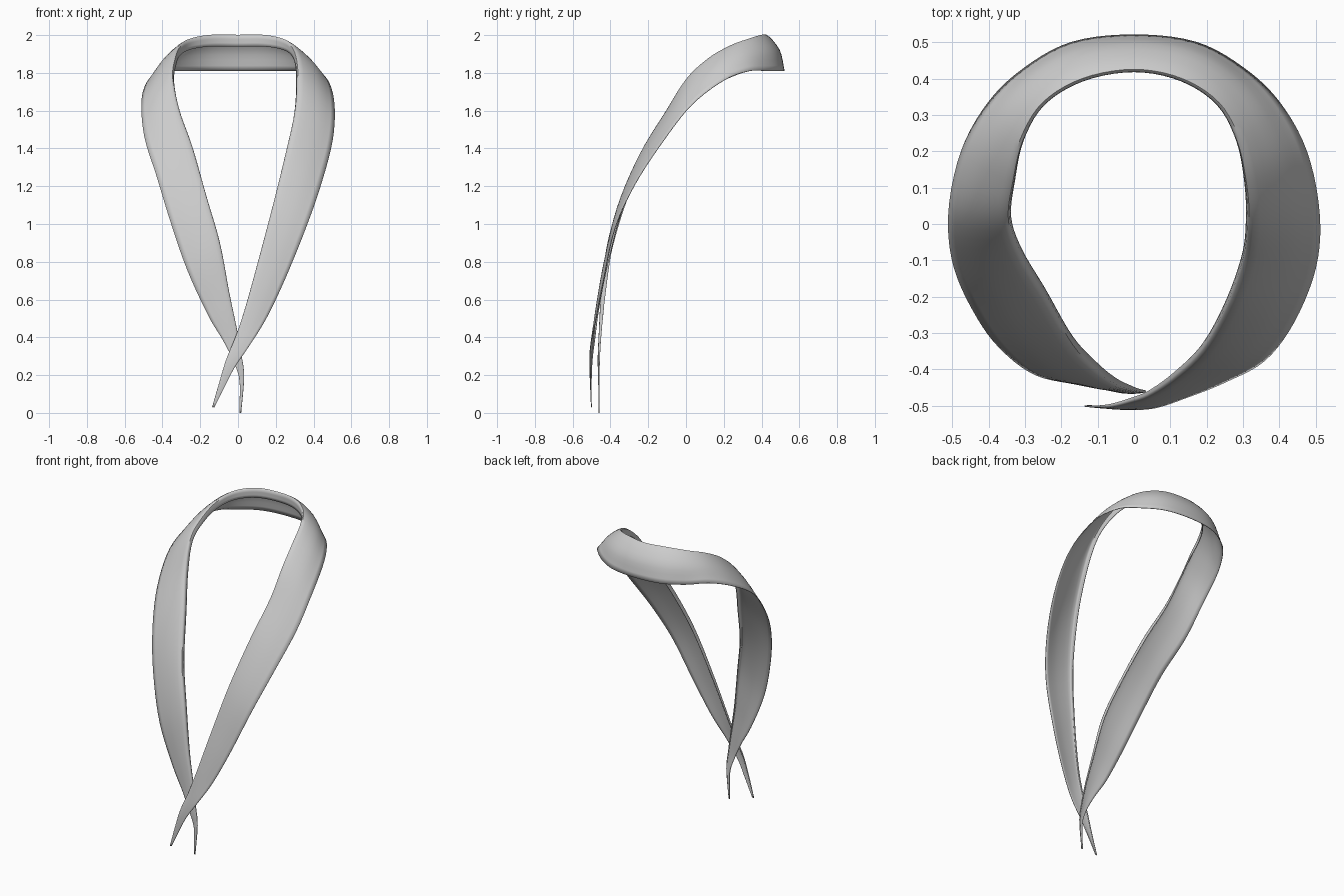
import bpy
import bmesh
from mathutils import Vector

default = bpy.data.objects.get("Cube")
if default:
    bpy.data.objects.remove(default, do_unlink=True)

# One flat cloth colour
cloth = bpy.data.materials.new("light_grey_cloth")
cloth.use_nodes = True
cloth_colour = (0.6, 0.6, 0.6, 1)
cloth.diffuse_color = cloth_colour
cloth.node_tree.nodes["Principled BSDF"].inputs["Base Color"].default_value = cloth_colour

# Stations: inner edge point followed by outer edge point.
# Half of the band behind the neck, from the centre outwards
neck = [
    ((0, .422, 1.94), (0, .52, 1.81)),
    ((.13, .397, 1.94), (.17, .5, 1.81)),
    ((.23, .33, 1.925), (.3, .43, 1.81)),
    ((.283, .23, 1.895), (.4, .335, 1.81)),
    ((.305, .12, 1.84), (.475, .2, 1.76)),
]
# Left strand, crossing in front
left_strand = [
    ((.31, .02, 1.75), (.51, .03, 1.63)),
    ((.3, -.08, 1.585), (.5, -.12, 1.44)),
    ((.255, -.21, 1.37), (.44, -.27, 1.21)),
    ((.19, -.33, 1.1), (.36, -.375, .98)),
    ((.11, -.41, .8), (.25, -.435, .71)),
    ((.04, -.46, .55), (.15, -.475, .5)),
    ((-.01, -.48, .4), (.06, -.505, .355)),
    ((-.06, -.495, .28), (-.015, -.51, .245)),
    ((-.1, -.5, .15), (-.07, -.505, .14)),
    ((-.135, -.5, .03), (-.125, -.5, .03)),
]
# Right strand, passing behind
right_strand = [
    ((-.34, .02, 1.75), (-.51, .03, 1.65)),
    ((-.31, -.07, 1.59), (-.495, -.12, 1.46)),
    ((-.245, -.18, 1.4), (-.43, -.26, 1.25)),
    ((-.17, -.31, 1.14), (-.36, -.35, 1.02)),
    ((-.1, -.385, .9), (-.27, -.415, .76)),
    ((-.05, -.425, .64), (-.16, -.44, .52)),
    ((-.01, -.445, .45), (-.08, -.455, .385)),
    ((.015, -.455, .31), (-.025, -.465, .275)),
    ((.03, -.458, .19), (.008, -.462, .17)),
    ((.015, -.46, 0), (.007, -.46, 0)),
]


def mirrored(station):
    """Opposite side of the neck, where the opening is slightly wider."""
    (ix, iy, iz), (ox, oy, oz) = station
    return (-ix * 1.08, iy, iz), (-ox, oy, oz)


def smooth_path(points, steps):
    """Catmull-Rom curve through the points."""
    padded = [points[0] * 2 - points[1], *points, points[-1] * 2 - points[-2]]
    path = []
    for a, b, c, d in zip(padded, padded[1:], padded[2:], padded[3:]):
        for i in range(steps):
            t = i / steps
            path.append(b + (c - a) * (t / 2)
                        + (a * 2 - b * 5 + c * 4 - d) * (t * t / 2)
                        + (b * 3 - a - c * 3 + d) * (t ** 3 / 2))
    path.append(points[-1].copy())
    return path


def cross_section(inner, outer, tangent):
    """Tucked lip, rolled crest, nearly flat middle and outer hem."""
    across = outer - inner
    width = across.length
    normal = tangent.cross(across).normalized()
    roll = max(0, (inner.z - 1.65) / .29) ** 2
    crest = (inner + across * .04 + Vector((0, 0, .065 * roll))
             + normal * (.12 * width * max(0, 1 - roll)))
    middle = (crest + outer) / 2 + normal * (.04 * width + .02 * roll)
    return [inner, crest, middle, outer]


# Join the stations into one run from tail to tail
stations = (right_strand[::-1] + [mirrored(s) for s in neck[:0:-1]]
            + neck + left_strand)
inner_edge = smooth_path([Vector(s[0]) for s in stations], 5)
outer_edge = smooth_path([Vector(s[1]) for s in stations], 5)

# Loft the scarf through its cross-sections
bm = bmesh.new()
rows = []
last = len(inner_edge) - 1
for i, (inner, outer) in enumerate(zip(inner_edge, outer_edge)):
    before, after = max(i - 1, 0), min(i + 1, last)
    tangent = (inner_edge[after] + outer_edge[after]
               - inner_edge[before] - outer_edge[before])
    section = smooth_path(cross_section(inner, outer, tangent), 4)
    rows.append([bm.verts.new(p) for p in section])
for row, following in zip(rows, rows[1:]):
    for j in range(len(row) - 1):
        bm.faces.new((row[j], following[j], following[j + 1], row[j + 1]))

mesh = bpy.data.meshes.new("scarf")
bm.to_mesh(mesh)
bm.free()
mesh.materials.append(cloth)
scarf = bpy.data.objects.new("scarf", mesh)
bpy.context.collection.objects.link(scarf)

# Thin cloth thickness
thickness = scarf.modifiers.new("cloth_thickness", "SOLIDIFY")
thickness.thickness = .004
thickness.offset = 0

bpy.context.view_layer.objects.active = scarf
scarf.select_set(True)
bpy.ops.object.shade_smooth_by_angle(angle=.9)
